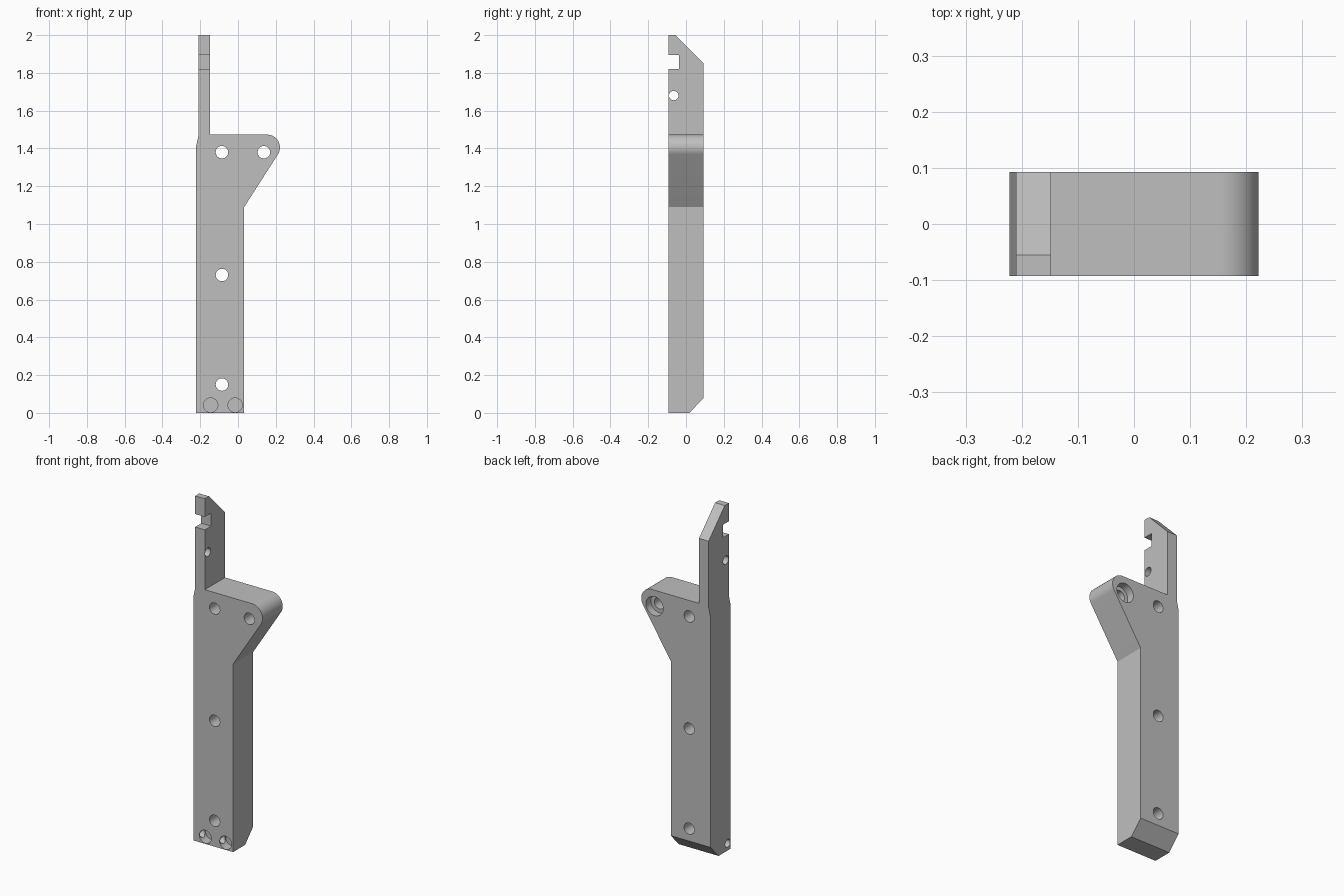
import bpy, bmesh
from math import cos, sin, radians

old = bpy.data.objects.get("Cube")
if old:
    bpy.data.objects.remove(old, do_unlink=True)

HALF = 0.0925  # half the plate thickness
OUT = 0.3      # overshoot for cutters

grey = bpy.data.materials.new("plain grey")
grey.use_nodes = True
colour = (0.52, 0.52, 0.52, 1)
grey.diffuse_color = colour
grey.node_tree.nodes["Principled BSDF"].inputs["Base Color"].default_value = colour


def prism(name, points, axis, start, end):
    """Extrude a profile: (x, z) points along y, or (y, z) points along x."""
    bm = bmesh.new()

    def ring(t):
        return [bm.verts.new((u, t, v) if axis == "y" else (t, u, v)) for u, v in points]

    a, b = ring(start), ring(end)
    bm.faces.new(a)
    bm.faces.new(b)
    n = len(points)
    for i in range(n):
        j = (i + 1) % n
        bm.faces.new((a[i], a[j], b[j], b[i]))
    bmesh.ops.recalc_face_normals(bm, faces=bm.faces)
    mesh = bpy.data.meshes.new(name)
    bm.to_mesh(mesh)
    bm.free()
    mesh.materials.append(grey)
    obj = bpy.data.objects.new(name, mesh)
    bpy.context.collection.objects.link(obj)
    return obj


def arc(u, v, r, first, last, steps):
    return [(u + r * cos(radians(first + (last - first) * i / steps)),
             v + r * sin(radians(first + (last - first) * i / steps)))
            for i in range(steps + 1)]


def circle(u, v, r):
    return arc(u, v, r, 4, 364, 40)[:-1]


# Bracket outline: straight leg, rounded side arm, narrow upright tang
outline = [(-0.222, 0), (0.033, 0), (0.033, 1.09)]
outline += arc(0.154, 1.405, 0.068, -32.7, 90, 20)
outline += [(-0.148, 1.473), (-0.148, 2), (-0.21, 2), (-0.21, 1.465), (-0.222, 1.41)]
bracket = prism("bracket", outline, "y", -HALF, HALF)

cutters = []


def cut(name, points, axis, start, end):
    cutters.append(prism(name, points, axis, start, end))


# Screw holes through the plate
for x, z in [(-0.085, 0.15), (-0.085, 0.73), (-0.085, 1.38), (0.137, 1.38)]:
    cut("screw_hole", circle(x, z, 0.033), "y", -OUT, OUT)
# Counterbore behind the arm hole
cut("counterbore", circle(0.137, 1.38, 0.055), "y", HALF - 0.045, OUT)
# Blind round pockets at the foot, linked by a hole from the side
for x in (-0.145, -0.015):
    cut("foot_pocket", circle(x, 0.041, 0.038), "y", -OUT, -0.036)
cut("foot_side_hole", circle(-0.065, 0.042, 0.023), "x", -OUT, -0.015)
# Tang: cross hole and front notch
cut("tang_hole", circle(-0.065, 1.68, 0.025), "x", -OUT, 0)
cut("tang_notch", [(-OUT, 1.82), (-0.037, 1.82), (-0.037, 1.895), (-OUT, 1.895)], "x", -OUT, 0)
# Sloping back edges at the top and the foot
cut("top_slope", [(-0.105, 2.051), (HALF + 0.1, 1.748), (HALF + 0.1, 2.051)], "x", -OUT, OUT)
cut("foot_slope", [(-0.0565, -0.078), (HALF + 0.0745, 0.156), (HALF + 0.0745, -0.078)], "x", -OUT, OUT)

for cutter in cutters:
    cutter.hide_render = True
    mod = bracket.modifiers.new(cutter.name, "BOOLEAN")
    mod.operation = "DIFFERENCE"
    mod.solver = "EXACT"
    mod.object = cutter

# Bake the cuts and drop the cutters
bpy.context.view_layer.update()
graph = bpy.context.evaluated_depsgraph_get()
finished = bpy.data.meshes.new_from_object(bracket.evaluated_get(graph))
bracket.modifiers.clear()
bracket.data = finished
finished.materials.clear()
finished.materials.append(grey)
for poly in finished.polygons:
    poly.material_index = 0
for cutter in cutters:
    bpy.data.objects.remove(cutter, do_unlink=True)

bpy.ops.object.select_all(action="DESELECT")
bracket.select_set(True)
bpy.context.view_layer.objects.active = bracket
bpy.ops.object.shade_smooth_by_angle(angle=radians(25))
